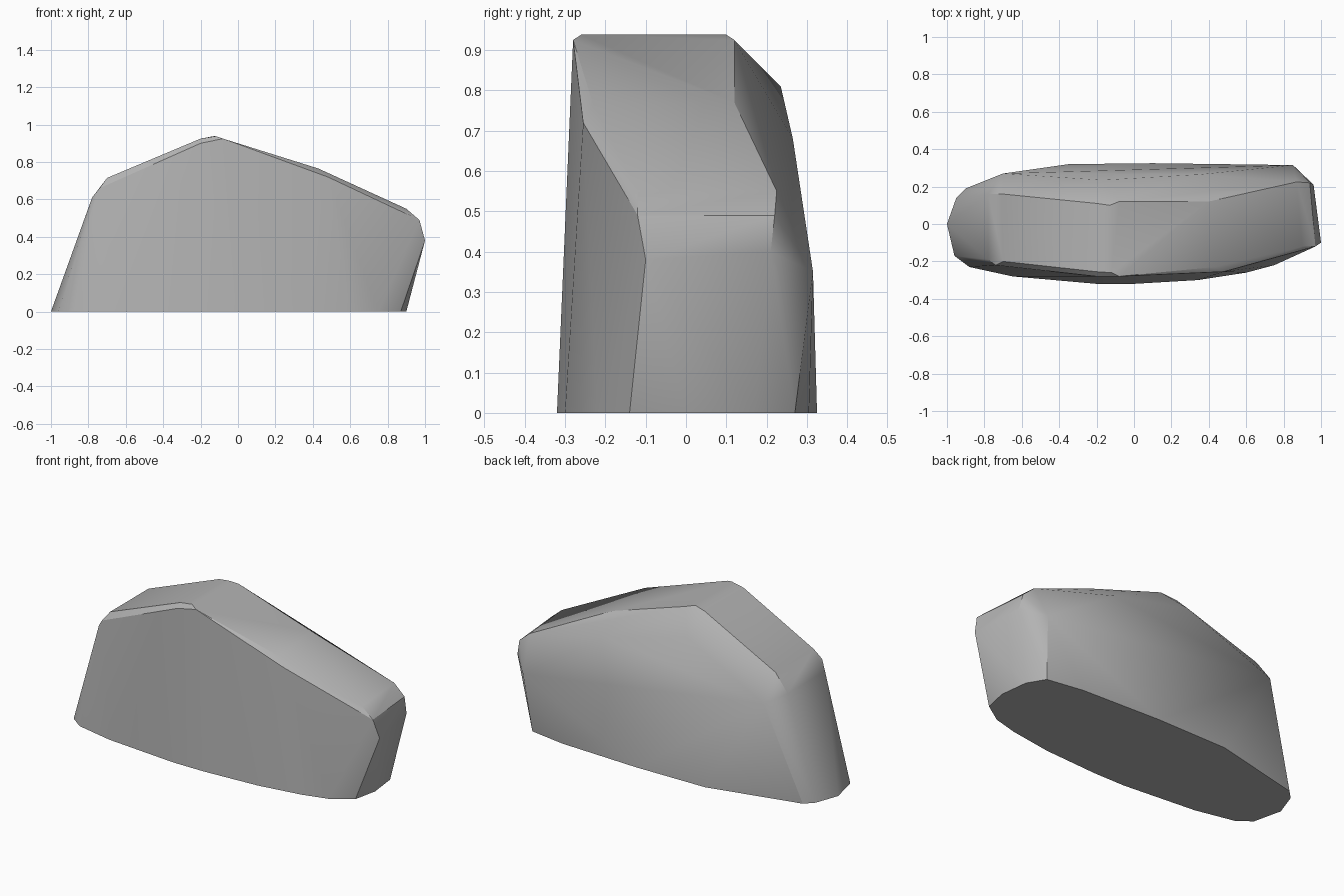
import bpy
import bmesh
import math

# Remove the default object
default_cube = bpy.data.objects.get("Cube")
if default_cube:
    bpy.data.objects.remove(default_cube, do_unlink=True)


def make_material(name, grey):
    """One flat grey stone colour."""
    material = bpy.data.materials.new(name)
    material.use_nodes = True
    colour = (grey, grey, grey, 1.0)
    material.diffuse_color = colour
    shader = material.node_tree.nodes["Principled BSDF"]
    shader.inputs["Base Color"].default_value = colour
    shader.inputs["Roughness"].default_value = 0.9
    return material


def hull_object(name, points, material):
    """Wrap a convex skin around the corner points of a boulder."""
    mesh = bpy.data.meshes.new(name)
    shape = bmesh.new()
    for point in points:
        shape.verts.new(point)
    result = bmesh.ops.convex_hull(shape, input=shape.verts)
    unused = set(result["geom_interior"]) | set(result["geom_unused"])
    loose = [v for v in unused if isinstance(v, bmesh.types.BMVert) and v.is_valid]
    bmesh.ops.delete(shape, geom=loose, context="VERTS")
    # Merge nearly coplanar triangles into broad facets
    bmesh.ops.dissolve_limit(shape, angle_limit=math.radians(2),
                             verts=shape.verts, edges=shape.edges)
    bmesh.ops.recalc_face_normals(shape, faces=shape.faces)
    shape.to_mesh(mesh)
    shape.free()
    mesh.materials.append(material)
    rock = bpy.data.objects.new(name, mesh)
    bpy.context.collection.objects.link(rock)
    return rock


# Flat sole outline on the ground
sole = [(-1, 0), (-.95, .14), (-.9, .19), (-.35, .32), (.1, .325), (.6, .305),
        (.82, .27), (.88, .17), (.9, 0), (.87, -.14), (.75, -.22),
        (.6, -.26), (.34, -.3), (0, -.32), (-.2, -.32), (-.65, -.28),
        (-.88, -.23), (-.96, -.17)]

# Ridge line along the top, front edge then back edge
front_crest = [(-.7, -.2, .715), (-.2, -.255, .925), (-.12, -.26, .938),
               (-.08, -.28, .925), (.43, -.23, .765), (.9, -.12, .55)]
back_crest = [(-.7, .16, .715), (-.2, .11, .925), (-.13, .1, .938),
              (-.08, .12, .925), (.4, .12, .77), (.87, .225, .55)]

# Bevel below the ridge
front_shoulder = [(-.74, -.22, .66), (-.2, -.28, .9), (.48, -.255, .72)]
back_shoulder = [(-.7, .27, .57), (-.17, .235, .81), (.35, .265, .68),
                 (.85, .315, .35)]

# Blunt ends
narrow_end = [(-.78, -.19, .61), (-.78, .16, .61)]
broad_end = [(.97, -.12, .49), (1, -.1, .38), (.94, .22, .49), (.96, .21, .4)]

corners = [(x, y, 0) for x, y in sole]
for group in (front_crest, back_crest, front_shoulder, back_shoulder,
              narrow_end, broad_end):
    corners.extend(group)

boulder = hull_object("boulder", corners, make_material("stone_grey", .45))

# Smooth shading that keeps the stronger ridges crisp
bpy.ops.object.select_all(action="DESELECT")
boulder.select_set(True)
bpy.context.view_layer.objects.active = boulder
bpy.ops.object.shade_smooth_by_angle(angle=math.radians(30))
